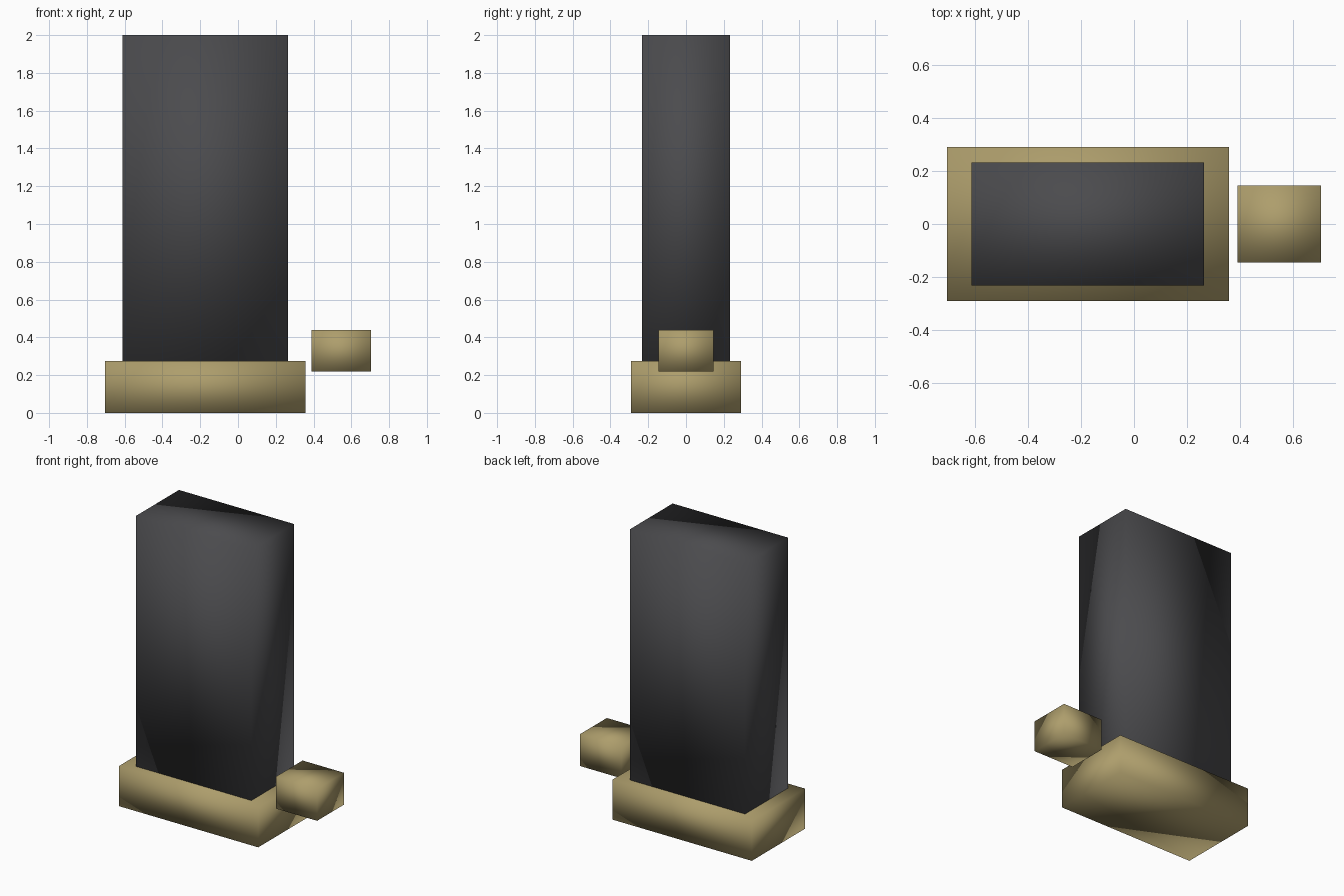
import bpy

if "Cube" in bpy.data.objects:
    bpy.data.objects.remove(bpy.data.objects["Cube"])


def material(name, color):
    mat = bpy.data.materials.new(name)
    mat.diffuse_color = (*color, 1.0)
    mat.use_nodes = True
    mat.node_tree.nodes["Principled BSDF"].inputs["Base Color"].default_value = mat.diffuse_color
    return mat


def block(name, x, y, z, mat):
    """Box spanning the given (min, max) ranges, shaded smooth across its corners."""
    spans = (x, y, z)
    bpy.ops.mesh.primitive_cube_add(size=1, location=[(a + b) / 2 for a, b in spans])
    obj = bpy.context.object
    obj.name = name
    obj.scale = [b - a for a, b in spans]
    bpy.ops.object.transform_apply(location=False, rotation=False, scale=True)
    bpy.ops.object.shade_smooth()
    obj.data.materials.append(mat)
    return obj


dark = material("dark_grey", (0.07, 0.07, 0.075))
brass = material("brass", (0.42, 0.34, 0.15))

# Wide plinth on the ground
block("base", (-0.704, 0.357), (-0.29, 0.29), (0.0, 0.275), brass)
# Tall slab standing on the plinth
block("tower", (-0.612, 0.264), (-0.232, 0.232), (0.275, 2.0), dark)
# Small detached block to the right
block("side_block", (0.39, 0.704), (-0.145, 0.145), (0.22, 0.44), brass)
